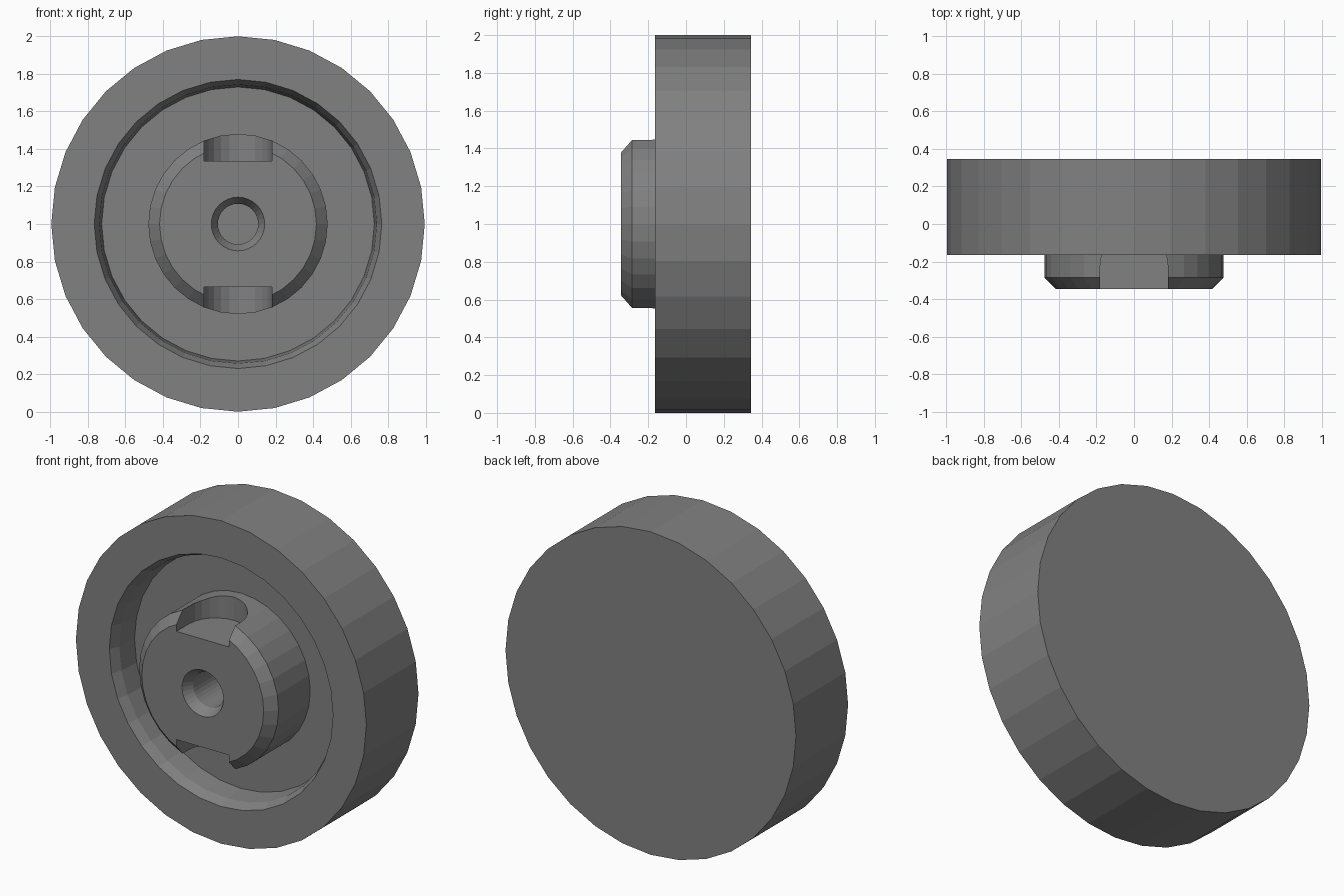
import bpy, bmesh, math

if "Cube" in bpy.data.objects:
    bpy.data.objects.remove(bpy.data.objects["Cube"])

gray = bpy.data.materials.new("plain gray")
gray.diffuse_color = (0.22, 0.22, 0.22, 1)
gray.use_nodes = True
gray.node_tree.nodes["Principled BSDF"].inputs["Base Color"].default_value = gray.diffuse_color
SIDES = 32


def finish(name, bm):
    bmesh.ops.recalc_face_normals(bm, faces=bm.faces)
    mesh = bpy.data.meshes.new(name)
    bm.to_mesh(mesh)
    bm.free()
    mesh.materials.append(gray)
    ob = bpy.data.objects.new(name, mesh)
    bpy.context.collection.objects.link(ob)
    return ob


def lathe(name, profile):
    """Turn (radius, y) points around the y axis at z = 1, capping both ends."""
    bm = bmesh.new()
    rings = []
    for r, y in profile:
        rings.append([bm.verts.new((0.995 * r * math.sin(a), y, 1 + r * math.cos(a)))
                      for a in (2 * math.pi * i / SIDES for i in range(SIDES))])
    for p, q in zip(rings, rings[1:]):
        for i in range(SIDES):
            j = (i + 1) % SIDES
            bm.faces.new((p[i], p[j], q[j], q[i]))
    bm.faces.new(rings[0])
    bm.faces.new(rings[-1])
    return finish(name, bm)


def notch_cutter(z0, z1):
    """Round-ended slot, open to the front, running from z0 to z1."""
    r, yc = 0.18, -0.22
    outline = [(-r, -0.6), (r, -0.6)]
    outline += [(r * math.cos(math.pi * i / 12), yc + r * math.sin(math.pi * i / 12))
                for i in range(13)]
    bm = bmesh.new()
    face = bm.faces.new([bm.verts.new((x, y, z0)) for x, y in outline])
    top = bmesh.ops.extrude_face_region(bm, geom=[face])["geom"]
    bmesh.ops.translate(bm, vec=(0, 0, z1 - z0),
                        verts=[v for v in top if isinstance(v, bmesh.types.BMVert)])
    cutter = finish("notch_cutter", bm)
    cutter.hide_render = True
    return cutter


# Wheel body: flat back, wide rim, chamfered recess in the front
lathe("wheel_body", [(1.0, 0.345), (1.0, -0.165), (0.77, -0.165),
                     (0.743, -0.105), (0.73, 0.025)][::1])

# Hub: chamfered boss with a countersunk blind hole
hub = lathe("hub", [(0.48, 0.04), (0.48, -0.285), (0.42, -0.345),
                    (0.143, -0.345), (0.108, -0.285), (0.108, 0.0)])

# Two notches, top and bottom of the hub
for z0, z1 in ((1.335, 1.7), (0.3, 0.665)):
    cutter = notch_cutter(z0, z1)
    mod = hub.modifiers.new("notch", 'BOOLEAN')
    mod.operation = 'DIFFERENCE'
    mod.solver = 'EXACT'
    mod.object = cutter
    bpy.context.view_layer.objects.active = hub
    bpy.ops.object.modifier_apply(modifier=mod.name)
    bpy.data.objects.remove(cutter)
